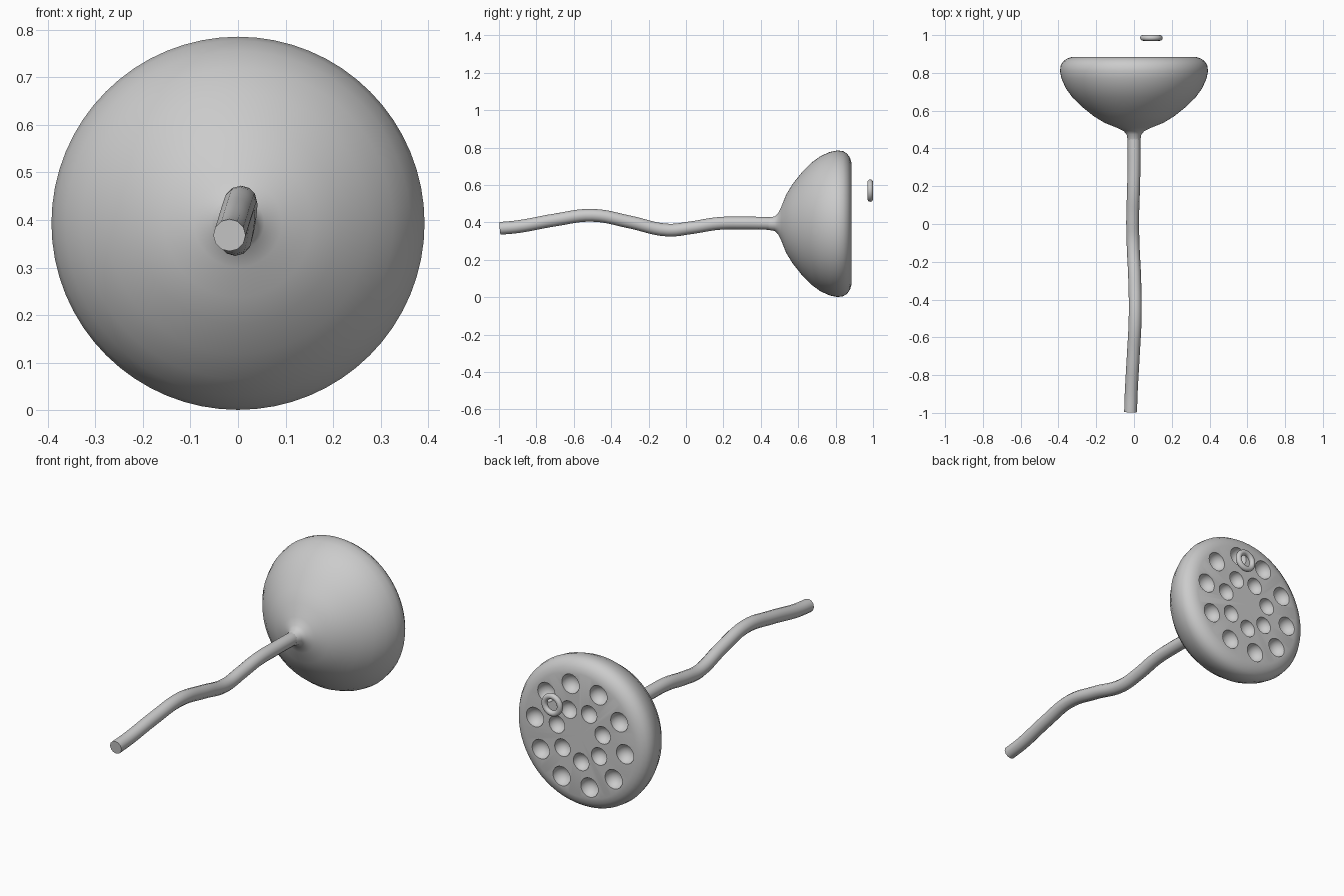
import bpy, bmesh, math
from mathutils import Vector, Matrix

if "Cube" in bpy.data.objects:
    bpy.data.objects.remove(bpy.data.objects["Cube"])

ZC = 0.393      # height of the pod axis
FACE_Y = 0.885  # flat seed face


def mesh_object(name, bm):
    bmesh.ops.recalc_face_normals(bm, faces=bm.faces)
    me = bpy.data.meshes.new(name)
    bm.to_mesh(me)
    bm.free()
    ob = bpy.data.objects.new(name, me)
    bpy.context.collection.objects.link(ob)
    return ob


def select_only(ob):
    bpy.ops.object.select_all(action='DESELECT')
    ob.select_set(True)
    bpy.context.view_layer.objects.active = ob


def smooth(ob, angle=40):
    select_only(ob)
    bpy.ops.object.shade_smooth_by_angle(angle=math.radians(angle))


# Pod: lathed profile of (y, radius) around the y axis
profile = [(0.44, 0), (0.44, 0.033), (0.475, 0.039), (0.492, 0.055), (0.51, 0.092),
           (0.535, 0.155), (0.57, 0.212), (0.62, 0.275), (0.67, 0.326), (0.72, 0.362),
           (0.77, 0.384), (0.81, 0.392), (0.84, 0.388), (0.862, 0.374),
           (0.877, 0.352), (FACE_Y, 0.325), (FACE_Y, 0)]
bm = bmesh.new()
vs = [bm.verts.new((r, y, ZC)) for y, r in profile]
edges = [bm.edges.new(p) for p in zip(vs, vs[1:])]
bmesh.ops.spin(bm, geom=vs + edges, cent=(0, 0, ZC), axis=(0, 1, 0),
               angle=math.tau, steps=64, use_duplicate=False)
bmesh.ops.remove_doubles(bm, verts=bm.verts, dist=0.0005)
pod = mesh_object("seed_pod", bm)

# Seed pits: two rings of round hollows cut in the face
bm = bmesh.new()
for count, ring, start, r in ((10, 0.265, 6, 0.051), (7, 0.137, 10, 0.046)):
    for i in range(count):
        a = math.radians(start) + i * math.tau / count
        pos = Vector((ring * math.cos(a), FACE_Y + 0.004, ZC + ring * math.sin(a)))
        bmesh.ops.create_uvsphere(bm, u_segments=20, v_segments=12, radius=r,
                                  matrix=Matrix.Translation(pos))
cutter = mesh_object("pit_cutter", bm)
mod = pod.modifiers.new("pits", 'BOOLEAN')
mod.operation = 'DIFFERENCE'
mod.solver = 'EXACT'
mod.object = cutter
select_only(pod)
bpy.ops.object.modifier_apply(modifier=mod.name)
bpy.data.objects.remove(cutter, do_unlink=True)
smooth(pod)

# Stem: wavy tube
path = [(-0.018, -0.995, 0.368), (-0.015, -0.9, 0.377), (-0.004, -0.7, 0.413),
        (0.006, -0.5, 0.438), (0.004, -0.3, 0.402), (-0.005, -0.1, 0.359),
        (-0.007, 0.03, 0.372), (-0.003, 0.17, 0.394), (0, 0.3, 0.397), (0, 0.5, ZC)]
cu = bpy.data.curves.new("stem", 'CURVE')
cu.dimensions = '3D'
cu.bevel_depth = 0.034
cu.bevel_resolution = 4
cu.resolution_u = 6
cu.use_fill_caps = True
sp = cu.splines.new('BEZIER')
sp.bezier_points.add(len(path) - 1)
for bp, co in zip(sp.bezier_points, path):
    bp.co = co
    bp.handle_left_type = bp.handle_right_type = 'AUTO'
stem = bpy.data.objects.new("stem", cu)
bpy.context.collection.objects.link(stem)
select_only(stem)
bpy.ops.object.convert(target='MESH')
smooth(bpy.context.object)

# Small ring floating in front of the face
bpy.ops.mesh.primitive_torus_add(location=(0.092, 0.985, 0.57), rotation=(math.pi / 2, 0, 0),
                                 major_radius=0.045, minor_radius=0.015,
                                 major_segments=32, minor_segments=12)
ring = bpy.context.object
ring.name = "loose_ring"
smooth(ring)
